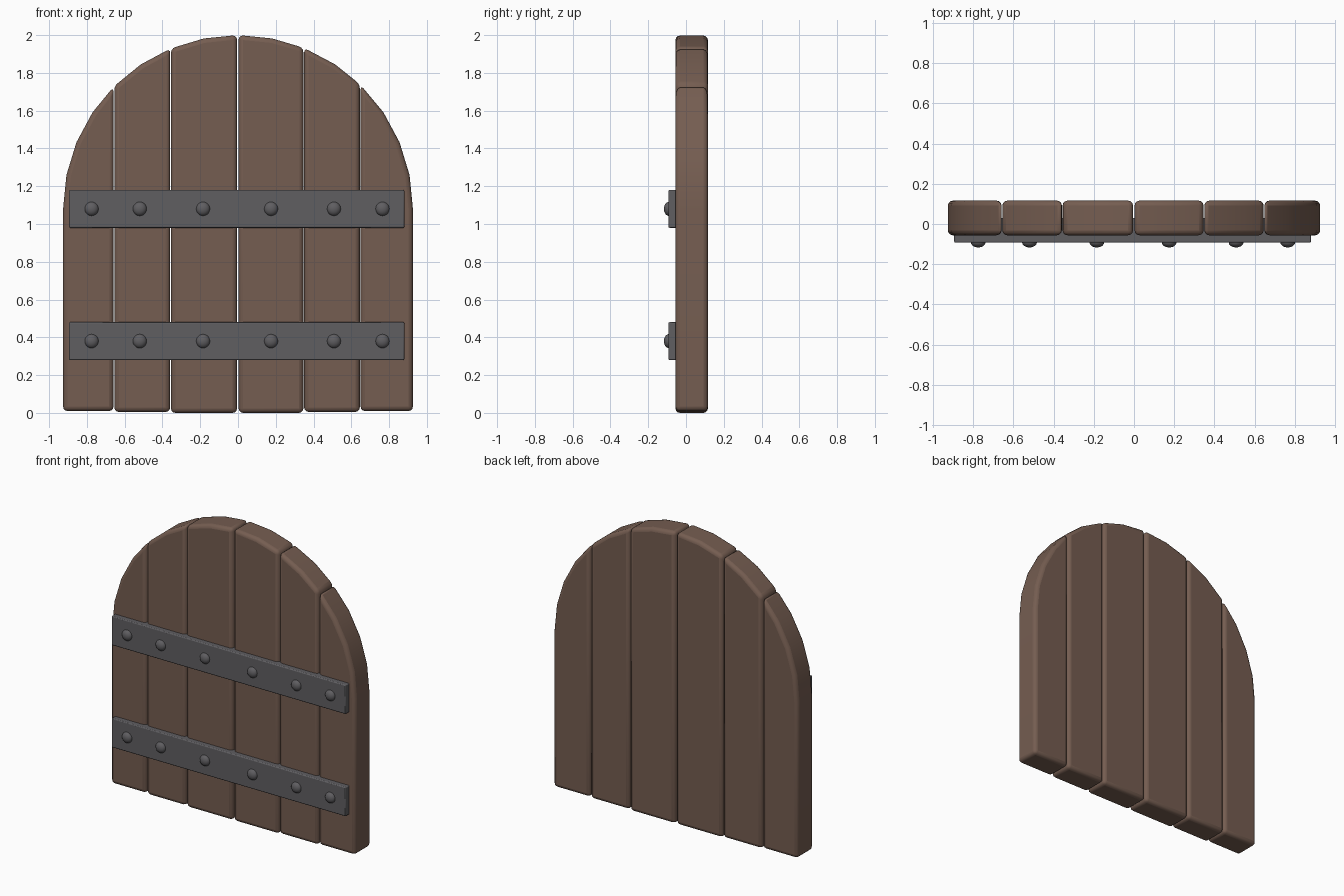
import bpy, bmesh, math

if "Cube" in bpy.data.objects:
    bpy.data.objects.remove(bpy.data.objects["Cube"])

ARCH_Z, RX, RZ = 1.08, 0.926, 0.92      # arch centre height and radii
FRONT, BACK = -0.056, 0.116             # plank faces in y


def material(name, rgb):
    m = bpy.data.materials.new(name)
    m.diffuse_color = (*rgb, 1)
    m.use_nodes = True
    m.node_tree.nodes["Principled BSDF"].inputs["Base Color"].default_value = m.diffuse_color
    return m


WOOD = material("brown wood", (0.178, 0.110, 0.082))
IRON = material("dark iron", (0.115, 0.112, 0.120))


def finish(bm, name, mat, bevel=0, segments=2):
    bmesh.ops.recalc_face_normals(bm, faces=bm.faces)
    me = bpy.data.meshes.new(name)
    bm.to_mesh(me)
    bm.free()
    me.materials.append(mat)
    ob = bpy.data.objects.new(name, me)
    bpy.context.collection.objects.link(ob)
    if bevel:
        b = ob.modifiers.new("rounded edges", 'BEVEL')
        b.width, b.segments = bevel, segments
        b.limit_method, b.angle_limit = 'ANGLE', math.radians(30)
    bpy.context.view_layer.objects.active = ob
    ob.select_set(True)
    bpy.ops.object.shade_smooth_by_angle(angle=math.radians(35))
    ob.select_set(False)
    return ob


# 32-sided arch, from left spring point to right
ARCH = [(-RX * math.cos(math.radians(11.25 * i)),
         ARCH_Z + RZ * math.sin(math.radians(11.25 * i))) for i in range(17)]


def arch_height(x):
    return ARCH_Z + RZ * math.sqrt(max(0, 1 - (x / RX) ** 2))


def plank(name, x0, x1, bottom):
    top = [(x0, arch_height(x0))]
    top += [p for p in ARCH if x0 + 0.02 < p[0] < x1 - 0.02 or
            (abs(x0) > 0.9 and x0 + 0.01 < p[0] < x1 - 0.02) or
            (abs(x1) > 0.9 and x0 + 0.02 < p[0] < x1 - 0.01)]
    top.append((x1, arch_height(x1)))
    outline = [(x0, bottom)] + top + [(x1, bottom)]
    bm = bmesh.new()
    face = bm.faces.new([bm.verts.new((x, FRONT, z)) for x, z in outline])
    ext = bmesh.ops.extrude_face_region(bm, geom=[face])
    verts = [g for g in ext["geom"] if isinstance(g, bmesh.types.BMVert)]
    bmesh.ops.translate(bm, verts=verts, vec=(0, BACK - FRONT, 0))
    finish(bm, name, WOOD, 0.024, 3)


# six planks following the arch
for i, (x0, x1, b) in enumerate([(-RX, -0.659, 0.01), (-0.655, -0.359, 0.005),
                                 (-0.355, -0.005, 0), (0.003, 0.346, 0),
                                 (0.35, 0.645, 0.005), (0.649, RX, 0.01)]):
    plank(f"plank_{i + 1}", x0, x1, b)

# iron straps let into the planks, with domed rivets
for label, z in (("lower", 0.38), ("upper", 1.08)):
    bm = bmesh.new()
    bmesh.ops.create_cube(bm, size=1)
    bmesh.ops.scale(bm, verts=bm.verts, vec=(1.775, 0.123, 0.2))
    bmesh.ops.translate(bm, verts=bm.verts, vec=(-0.007, -0.0315, z))
    finish(bm, f"{label}_strap", IRON, 0.006, 2)
    for i, x in enumerate((-0.775, -0.52, -0.185, 0.175, 0.508, 0.765)):
        bm = bmesh.new()
        bmesh.ops.create_uvsphere(bm, u_segments=16, v_segments=10, radius=0.037)
        bmesh.ops.scale(bm, verts=bm.verts, vec=(1, 0.7, 1))
        bmesh.ops.translate(bm, verts=bm.verts, vec=(x, -0.091, z))
        finish(bm, f"{label}_rivet_{i + 1}", IRON)
